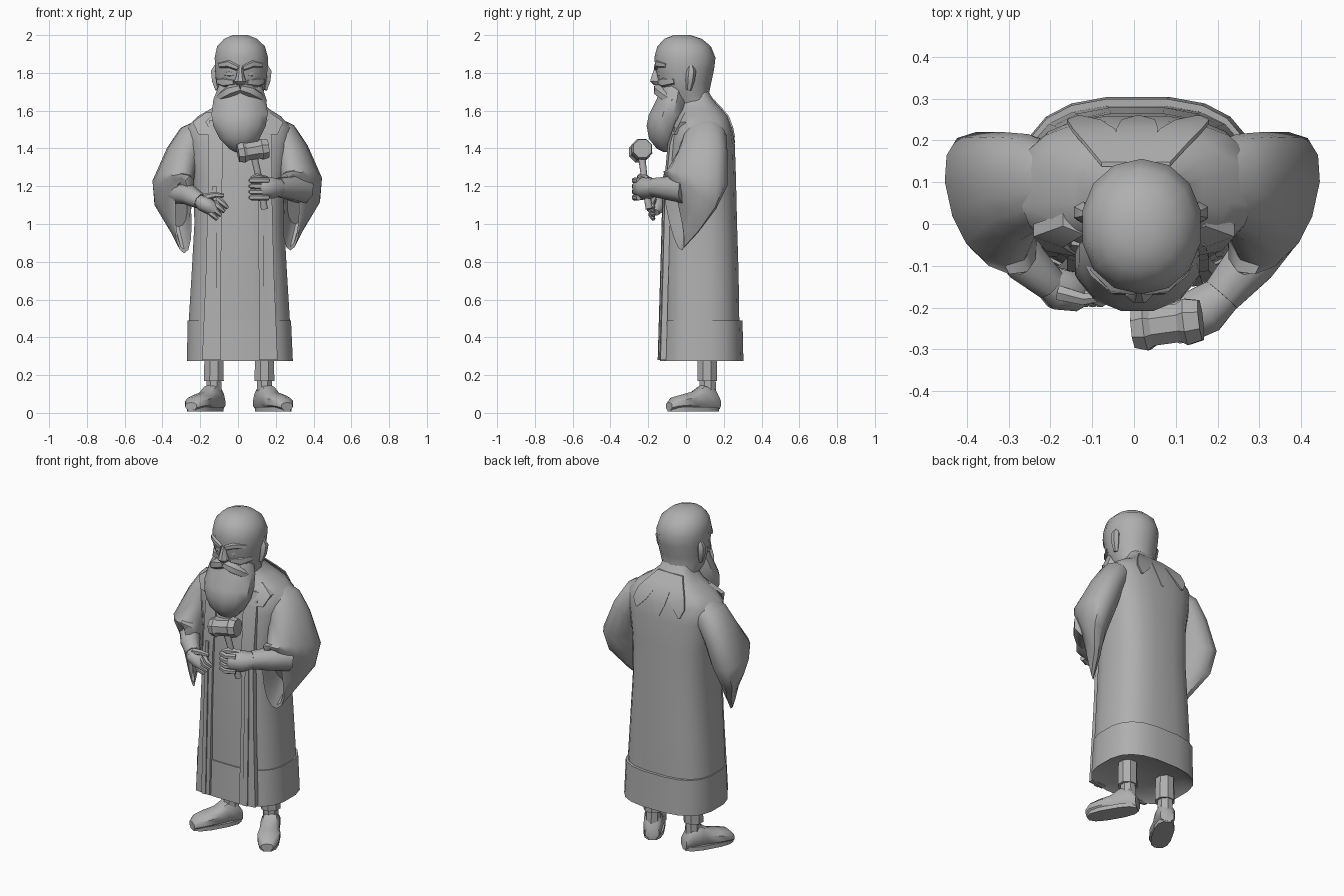
import bpy, bmesh, math
from mathutils import Vector as V

GREY = bpy.data.materials.new("stone_grey")
GREY.diffuse_color = (0.43, 0.43, 0.43, 1)


def finish(name, bm, angle=40):
    bmesh.ops.recalc_face_normals(bm, faces=bm.faces[:])
    me = bpy.data.meshes.new(name)
    bm.to_mesh(me)
    bm.free()
    me.materials.append(GREY)
    ob = bpy.data.objects.new(name, me)
    bpy.context.collection.objects.link(ob)
    bpy.ops.object.select_all(action='DESELECT')
    ob.select_set(True)
    bpy.context.view_layer.objects.active = ob
    bpy.ops.object.shade_smooth_by_angle(angle=math.radians(angle))
    return ob


def skin(name, loops_co, angle):
    """Closed skin through equal loops of points."""
    bm = bmesh.new()
    loops = [[bm.verts.new(p) for p in co] for co in loops_co]
    n = len(loops[0])
    for a, b in zip(loops, loops[1:]):
        for i in range(n):
            j = (i + 1) % n
            bm.faces.new((a[i], a[j], b[j], b[i]))
    bm.faces.new(loops[0])
    bm.faces.new(loops[-1])
    return finish(name, bm, angle)


def loft(name, rings, n=14, power=1.0, angle=40):
    """Skin through rings given as (centre, u half axis, v half axis)."""
    loops = []
    for c, u, v in rings:
        loop = []
        for i in range(n):
            a = 2 * math.pi * (i + 0.5) / n
            s, t = math.cos(a), math.sin(a)
            s = math.copysign(abs(s) ** power, s)
            t = math.copysign(abs(t) ** power, t)
            loop.append(V(c) + V(u) * s + V(v) * t)
        loops.append(loop)
    return skin(name, loops, angle)


def stack(name, rows, n=14, power=1.0, angle=40):
    """Horizontal rings from rows of z, cx, cy, rx, ry."""
    return loft(name, [((x, y, z), (rx, 0, 0), (0, ry, 0)) for z, x, y, rx, ry in rows], n, power, angle)


def tube(name, pts, n=8, flat=1.0, angle=50):
    """Tube through (x, y, z, radius) points; flat squashes its height."""
    rings = []
    for i, p in enumerate(pts):
        d = V(pts[min(i + 1, len(pts) - 1)][:3]) - V(pts[max(i - 1, 0)][:3])
        d.normalize()
        ref = V((0, 0, 1)) if abs(d.z) < 0.85 else V((0, 1, 0))
        u = d.cross(ref).normalized()
        v = u.cross(d).normalized()
        rings.append((p[:3], u * p[3], v * p[3] * flat))
    return loft(name, rings, n, 1.0, angle)


def slab(name, rows, depth=0.015):
    """Thick cloth strip from rows of z, left x, right x, left y, right y."""
    return skin(name, [((x0, y0, z), (x1, y1, z), (x1, y1 + depth, z), (x0, y0 + depth, z))
                       for z, x0, x1, y0, y1 in rows], 30)


# Robe body with a shallow underside
stack("robe", [
    (0.31, 0.01, 0.08, 0.23, 0.175), (0.275, 0.01, 0.083, 0.283, 0.223),
    (0.49, 0.007, 0.085, 0.276, 0.216),
    (0.49, 0.007, 0.08, 0.27, 0.204), (0.75, 0.007, 0.078, 0.254, 0.202),
    (1.00, 0.007, 0.076, 0.24, 0.196), (1.25, 0.007, 0.078, 0.245, 0.188),
    (1.42, 0.007, 0.085, 0.272, 0.175), (1.51, 0.007, 0.088, 0.28, 0.16),
    (1.57, 0.007, 0.088, 0.222, 0.138), (1.61, 0.01, 0.08, 0.155, 0.112),
    (1.66, 0.012, 0.06, 0.10, 0.085), (1.70, 0.012, 0.05, 0.085, 0.07)], 20, 0.72)

# Front opening: lapels, fold lines and collar flaps
for s in (-1, 1):
    slab("lapel", [(0.28, s * .10 + .01, s * .20 + .01, -.147, -.135),
                   (0.75, s * .10 + .01, s * .18 + .01, -.130, -.122),
                   (1.15, s * .095 + .01, s * .17 + .01, -.122, -.112),
                   (1.42, s * .09 + .01, s * .17 + .01, -.097, -.085),
                   (1.55, s * .07 + .01, s * .16 + .01, -.062, -.05)], 0.03)
    slab("robe_fold", [(0.28, s * .125 + .01, s * .155 + .01, -.150, -.147),
                       (0.90, s * .125 + .01, s * .15 + .01, -.132, -.128),
                       (1.20, s * .125 + .01, s * .145 + .01, -.124, -.12)], 0.02)
    slab("collar_flap", [(1.475, s * .13, s * .21, -.080, -.065),
                         (1.54, s * .17, s * .24, -.056, -.030),
                         (1.59, s * .12, s * .17, -.025, -.005)], 0.03)

# Pointed cape at the back of the neck
for x, low in ((-.12, 1.46), (0.01, 1.43), (.14, 1.46)):
    slab("back_cape", [(low, x * 1.1 - .005, x * 1.1 + .005, .25, .25),
                       (1.51, x - .04, x + .04, .24, .24), (1.57, x * .8 - .05, x * .8 + .05, .218, .218),
                       (1.61, x * .6 - .045, x * .6 + .045, .185, .185),
                       (1.66, x * .4 - .03, x * .4 + .03, .138, .138)], 0.01)

# Wide sleeves with open hanging cuffs, slimmer towards the front
for s in (-1, 1):
    def m(x, y, z):
        return (s * x - (0.008 if s < 0 else 0), y, z - (0.015 if s < 0 else 0))

    def w(x, y, z):
        return (s * x, y, z)
    loft("sleeve", [
        (m(.17, .10, 1.51), w(.03, 0, .06), w(0, .08, 0)),
        (m(.235, .10, 1.465), w(.06, 0, .06), w(.01, .115, 0)),
        (m(.285, .09, 1.38), w(.08, 0, .04), w(.02, .13, -.01)),
        (m(.335, .06, 1.245), w(.103, 0, .01), w(.035, .16, -.04)),
        (m(.33, .02, 1.18), w(.097, .015, 0), w(.04, .14, -.10)),
        (m(.305, -.025, 1.11), w(.068, .03, 0), w(.01, .09, -.155)),
        (m(.285, -.065, 1.06), w(.047, .035, 0), w(-.008, .042, -.20)),
        (m(.285, -.06, 1.06), w(.038, .028, 0), w(-.008, .038, -.18)),
        (m(.305, -.01, 1.11), w(.045, .02, 0), w(0, .06, -.11))], 14, 0.9)

# Left arm and relaxed hand
tube("forearm", [(-.32, .0, 1.17, .065), (-.26, -.09, 1.155, .056), (-.20, -.145, 1.12, .042)])
tube("hand", [(-.22, -.13, 1.13, .035), (-.18, -.155, 1.11, .054), (-.14, -.162, 1.085, .05),
              (-.105, -.165, 1.06, .025)], 8, 0.85)
for i in range(4):
    x, z = -.16 + .018 * i, 1.055 + .02 * i
    tube("finger", [(x, -.17, z + .02, .017), (x + .025, -.185, z - .005, .016),
                    (x + .05, -.172, z - .03, .011)], 6)
tube("thumb", [(-.18, -.165, 1.14, .02), (-.12, -.18, 1.155, .016), (-.075, -.175, 1.15, .01)], 6)

# Right arm and gripping fist
tube("forearm", [(.34, .0, 1.18, .075), (.28, -.09, 1.19, .066), (.21, -.17, 1.195, .052)])
tube("fist", [(.23, -.155, 1.195, .045), (.17, -.205, 1.19, .064), (.12, -.23, 1.19, .06),
              (.08, -.235, 1.19, .035)], 8, 0.95)
for i in range(4):
    z = 1.14 + .03 * i
    tube("finger", [(.16, -.25, z, .016), (.11, -.272, z, .017), (.07, -.257, z, .015),
                    (.065, -.22, z, .011)], 6)
tube("thumb", [(.15, -.2, 1.235, .02), (.10, -.245, 1.25, .017), (.07, -.25, 1.24, .012)], 6)

# Hammer
tube("hammer_handle", [(.14, -.195, 1.08, .02), (.12, -.215, 1.20, .018), (.085, -.235, 1.36, .02)])
tube("hammer_head", [(.0, -.25, 1.375, .05), (.03, -.247, 1.38, .06), (.045, -.245, 1.382, .05),
                     (.11, -.236, 1.393, .05), (.125, -.234, 1.396, .06), (.16, -.23, 1.40, .052)], 8, 1, 25)

# Head and neck
stack("head", [
    (1.54, .01, .07, .10, .08), (1.62, .012, .055, .10, .085), (1.68, .013, .0, .12, .12),
    (1.75, .016, -.008, .135, .142), (1.82, .018, -.006, .142, .155), (1.88, .018, -.006, .145, .162),
    (1.94, .016, -.010, .13, .142), (1.98, .014, -.015, .09, .10), (2.0, .012, -.02, .04, .045)], 14, .95)
for s in (-1, 1):
    tube("ear", [(.017 + s * .125, .015, 1.71, .014), (.017 + s * .134, .022, 1.76, .024),
                 (.017 + s * .138, .028, 1.81, .026), (.017 + s * .13, .025, 1.84, .012)], 6)
    tube("eyebrow", [(.014 + s * .012, -.156, 1.825, .016), (.014 + s * .06, -.143, 1.848, .024),
                     (.014 + s * .11, -.10, 1.84, .016)], 6)
    tube("eye", [(.014 + s * .03, -.138, 1.795, .012), (.014 + s * .055, -.131, 1.795, .02),
                 (.014 + s * .08, -.115, 1.795, .012)], 6)
    tube("cheek", [(.014 + s * .03, -.134, 1.75, .02), (.014 + s * .075, -.106, 1.75, .034),
                   (.014 + s * .115, -.055, 1.755, .02)], 6)
    tube("moustache", [(.012, -.148, 1.72, .024), (.012 + s * .05, -.142, 1.705, .032),
                       (.012 + s * .095, -.11, 1.675, .028), (.012 + s * .13, -.07, 1.65, .014)], 6)
stack("nose", [(1.735, .012, -.15, .02, .02), (1.755, .012, -.16, .035, .032),
               (1.78, .012, -.158, .024, .028), (1.83, .012, -.148, .014, .018)], 8)

# Full beard
stack("beard", [
    (1.74, .012, -.055, .115, .08), (1.66, .01, -.07, .145, .088), (1.58, .008, -.095, .154, .105),
    (1.52, .008, -.112, .144, .10), (1.45, .008, -.118, .108, .08), (1.40, .008, -.11, .058, .048),
    (1.38, .008, -.10, .02, .018)], 12)

# Trouser legs and splayed shoes
for s in (-1, 1):
    cx = s * .134 + .006
    stack("trouser_leg", [(0.17, cx, .112, .057, .056), (0.33, cx, .112, .053, .055)], 8)
    stack("ankle", [(0.06, cx, .115, .045, .05), (0.19, cx, .115, .042, .045)], 8)
    d = V((s * .5, -.866, 0))
    side = V((.866, s * .5, 0))
    heel = V((s * .124 + .006, .135, 0))
    rings = []
    for t, h, wd in ((-.035, .07, .04), (0, .125, .052), (.06, .135, .054), (.11, .10, .056),
                     (.17, .085, .064), (.23, .07, .056), (.26, .04, .035)):
        rings.append((heel + d * t + V((0, 0, .015 + h / 2)), side * wd, V((0, 0, h / 2))))
    loft("shoe", rings, 10, 0.8)
    rings = [((heel + d * .112) + V((0, 0, z)), side * .058, d * .15) for z in (.008, .032)]
    loft("shoe_sole", rings, 12, 0.75)
